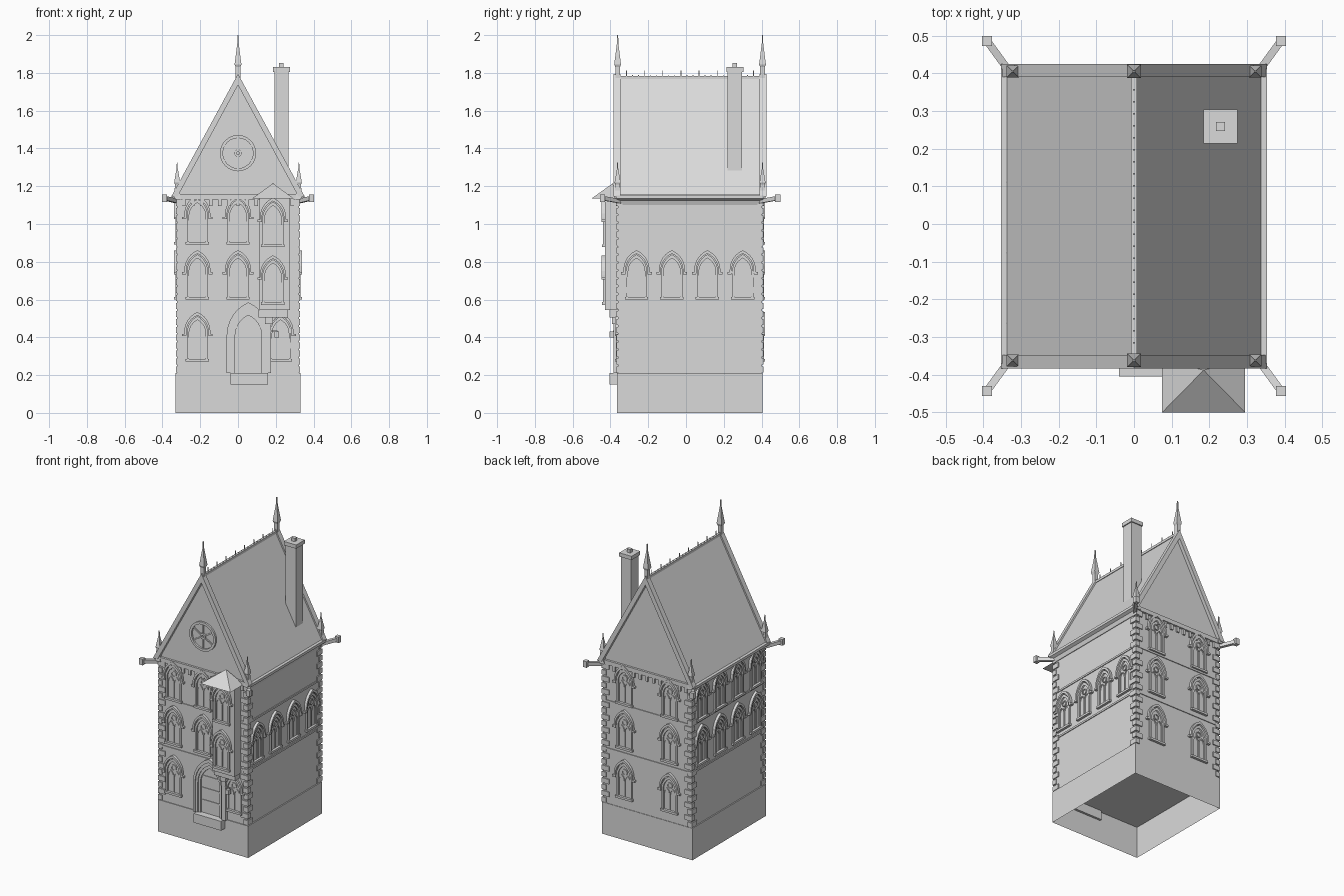
import bpy, bmesh, math
from mathutils import Matrix, Vector

if "Cube" in bpy.data.objects:
    bpy.data.objects.remove(bpy.data.objects["Cube"])

stone = bpy.data.materials.new("pale_stone")
stone.use_nodes = True
stone.diffuse_color = (0.7, 0.7, 0.7, 1)
stone.node_tree.nodes["Principled BSDF"].inputs["Base Color"].default_value = (0.7, 0.7, 0.7, 1)

FRONT, BACK, SIDE = -0.36, 0.402, 0.322      # wall planes
MID = (FRONT + BACK) / 2
RIDGE, EAVE = 1.775, 1.155


def mesh_from(bm, name):
    bmesh.ops.recalc_face_normals(bm, faces=bm.faces)
    me = bpy.data.meshes.new(name)
    bm.to_mesh(me)
    bm.free()
    me.materials.append(stone)
    return me


def place(me, name, loc=(0, 0, 0), turn=0):
    ob = bpy.data.objects.new(name, me)
    ob.location = loc
    ob.rotation_euler.z = turn
    bpy.context.collection.objects.link(ob)
    return ob


def add_box(bm, lo, hi, matrix=Matrix()):
    lo, hi = Vector(lo), Vector(hi)
    size = hi - lo
    bmesh.ops.create_cube(bm, size=1, matrix=matrix @ Matrix.Translation((lo + hi) / 2)
                          @ Matrix.Diagonal((*size, 1)))


def box(name, lo, hi):
    bm = bmesh.new()
    add_box(bm, lo, hi)
    return place(mesh_from(bm, name), name)


def add_band(bm, outer, inner, y0, y1):
    """Strip between two (x, z) outlines, given thickness along y."""
    rings = [[bm.verts.new((p[0], y, p[1])) for p, y in ((o, y0), (i, y0), (i, y1), (o, y1))]
             for o, i in zip(outer, inner)]
    for a, b in zip(rings, rings[1:]):
        for k in range(4):
            n = (k + 1) % 4
            bm.faces.new((a[k], a[n], b[n], b[k]))
    bm.faces.new(rings[0])
    bm.faces.new(rings[-1])


def add_prism(bm, outline, y0, y1):
    a = [bm.verts.new((x, y0, z)) for x, z in outline]
    b = [bm.verts.new((x, y1, z)) for x, z in outline]
    bm.faces.new(a)
    bm.faces.new(b)
    for k in range(len(a)):
        n = (k + 1) % len(a)
        bm.faces.new((a[k], a[n], b[n], b[k]))


def prism(name, outline, y0, y1):
    bm = bmesh.new()
    add_prism(bm, outline, y0, y1)
    return place(mesh_from(bm, name), name)


def arch(half, foot, spring, apex, cx=0, steps=6):
    """Pointed arch outline from left foot to right foot."""
    rise = apex - spring
    r = (half * half + rise * rise) / (2 * half)
    end = math.atan2(rise, r - half)
    right = [(half - r + r * math.cos(end * i / steps), spring + r * math.sin(end * i / steps))
             for i in range(steps + 1)]
    right = [(half, foot)] + right
    left = [(-x, z) for x, z in right]
    return [(x + cx, z) for x, z in left + right[-2::-1]]


def circle(r, cx, cz, n=24):
    return [(cx + r * math.cos(2 * math.pi * i / n), cz + r * math.sin(2 * math.pi * i / n))
            for i in range(n + 1)]


def square_stack(name, x, y, levels):
    """Square tower through (half width, height) levels."""
    bm = bmesh.new()
    rings = [[bm.verts.new((x + h * sx, y + h * sy, z))
              for sx, sy in ((-1, -1), (1, -1), (1, 1), (-1, 1))] for h, z in levels]
    for a, b in zip(rings, rings[1:]):
        for k in range(4):
            n = (k + 1) % 4
            bm.faces.new((a[k], a[n], b[n], b[k]))
    bm.faces.new(rings[0])
    bm.faces.new(rings[-1])
    return place(mesh_from(bm, name), name)


# Hollow plinth, open underneath, and doorstep
plinth = box("plinth", (-0.33, FRONT - 0.005, 0), (0.33, BACK + 0.003, 0.21))
bm = bmesh.new()
bm.from_mesh(plinth.data)
bmesh.ops.delete(bm, geom=[f for f in bm.faces if f.normal.z < -0.5], context='FACES_ONLY')
bm.to_mesh(plinth.data)
bm.free()
box("doorstep", (-0.04, -0.405, 0.15), (0.16, -0.35, 0.211))

# Walls with both gables, roof, eaves moulding
prism("walls", [(-SIDE, 0.21), (SIDE, 0.21), (SIDE, 1.15), (0, RIDGE - 0.04), (-SIDE, 1.15)], FRONT, BACK)
prism("roof", [(-0.337, EAVE), (0.337, EAVE), (0, RIDGE)], FRONT + 0.005, BACK - 0.005)
for s, side in ((1, "left"), (-1, "right")):
    prism(side + "_eaves_moulding", [(s * 0.3, 1.1), (s * 0.326, 1.1), (s * 0.335, 1.125),
                                     (s * 0.353, 1.135), (s * 0.353, 1.152), (s * 0.3, 1.152)],
          FRONT - 0.01, BACK + 0.01)

# Gable copings, cornices and corbels
for y, d, end in ((FRONT, -1, "front"), (BACK, 1, "back")):
    bm = bmesh.new()
    add_band(bm, [(-0.353, 1.145), (0, 1.795), (0.353, 1.145)],
             [(-0.32, 1.145), (0, 1.735), (0.32, 1.145)], y + d * 0.023, y - d * 0.012)
    place(mesh_from(bm, end + "_coping"), end + "_coping")
    bm = bmesh.new()
    add_box(bm, (-0.315, y - 0.014, 1.13), (0.315, y + 0.014, 1.158))
    for i in range(13):
        x = -0.288 + i * 0.048
        add_box(bm, (x - 0.009, y - 0.01, 1.095), (x + 0.009, y + 0.01, 1.13))
    place(mesh_from(bm, end + "_cornice"), end + "_cornice")

# String courses and corner quoins
for i, z in enumerate((0.565, 0.88)):
    box("string_course_%d" % i, (-SIDE - 0.005, FRONT - 0.005, z), (SIDE + 0.005, BACK + 0.005, z + 0.012))
bm = bmesh.new()
for i in range(22):
    z = 0.214 + i * 0.042
    lx, ly = (0.045, 0.024) if i % 2 else (0.024, 0.045)
    for sx in (-1, 1):
        for y, sy in ((FRONT, -1), (BACK, 1)):
            a = (sx * (SIDE + 0.007), y + sy * 0.007)
            b = (sx * (SIDE - lx), y - sy * ly)
            add_box(bm, (min(a[0], b[0]), min(a[1], b[1]), z), (max(a[0], b[0]), max(a[1], b[1]), z + 0.032))
place(mesh_from(bm, "quoins"), "quoins")

# Traceried window, shared by every opening
bm = bmesh.new()
add_band(bm, arch(0.056, 0, 0.14, 0.232), arch(0.044, 0, 0.14, 0.212), -0.01, 0.004)
add_band(bm, arch(0.069, 0.13, 0.15, 0.254), arch(0.058, 0.13, 0.15, 0.236), -0.017, 0.004)
for s in (-1, 1):
    add_box(bm, (s * 0.07 - 0.011, -0.017, 0.126), (s * 0.07 + 0.011, 0.004, 0.138))
    add_band(bm, arch(0.022, 0.01, 0.11, 0.15, s * 0.022), arch(0.017, 0.01, 0.11, 0.142, s * 0.022), -0.006, 0.004)
add_band(bm, circle(0.02, 0, 0.168, 12), circle(0.014, 0, 0.168, 12), -0.006, 0.004)
add_box(bm, (-0.062, -0.016, -0.008), (0.062, 0.004, 0.006))
window = mesh_from(bm, "window")
rows = (0.28, 0.607, 0.9)
for r, z in enumerate(rows):
    for x in (-0.215, 0.225) if r == 0 else (-0.215, 0):
        place(window, "front_window", (x, FRONT, z))
    for x in (-0.165, 0.165):
        place(window, "back_window", (x, BACK, z), math.pi)
for i in range(4):
    y = -0.262 + i * 0.1875
    place(window, "left_window", (SIDE, y, rows[1]), math.pi / 2)
    for z in rows[1:]:
        place(window, "right_window", (-SIDE, y, z), -math.pi / 2)

# Rose window in the front gable
bm = bmesh.new()
add_band(bm, circle(0.096, 0, 0), circle(0.08, 0, 0), -0.012, 0.004)
add_band(bm, circle(0.02, 0, 0, 12), circle(0.008, 0, 0, 12), -0.01, 0.004)
for i in range(6):
    add_box(bm, (-0.004, -0.007, 0.016), (0.004, 0.004, 0.085), Matrix.Rotation(i * math.pi / 3, 4, 'Y'))
place(mesh_from(bm, "rose_window"), "rose_window", (0, FRONT, 1.375))

# Doorway of stepped pointed arches, with planked door
bm = bmesh.new()
for half, apex, depth in ((0.115, 0.585, 0.024), (0.1, 0.562, 0.017), (0.085, 0.54, 0.01)):
    add_band(bm, arch(half, 0.21, 0.41, apex), arch(half - 0.015, 0.21, 0.41, apex - 0.023), -depth, 0.004)
for z in (0.29, 0.37, 0.45):
    add_box(bm, (-0.066, -0.004, z), (0.066, 0.004, z + 0.008))
place(mesh_from(bm, "doorway"), "doorway", (0.055, FRONT, 0))

# Oriel bay: body, corbelled foot, windows and hipped roof
box("oriel_body", (0.115, -0.43, 0.545), (0.275, FRONT + 0.01, 1.14))
box("oriel_foot", (0.108, -0.405, 0.505), (0.262, FRONT + 0.01, 0.546))
for z in (0.58, 0.885):
    place(window, "oriel_window", (0.185, -0.43, z))
bm = bmesh.new()
eaves = [bm.verts.new((x, y, 1.135)) for x, y in ((0.075, -0.5), (0.295, -0.5), (0.295, FRONT), (0.075, FRONT))]
peak = bm.verts.new((0.185, -0.388, 1.215))
bm.faces.new(eaves)
for k in range(4):
    bm.faces.new((eaves[k], eaves[(k + 1) % 4], peak))
place(mesh_from(bm, "oriel_roof"), "oriel_roof")

# Post and lantern beside the door
box("oriel_post", (0.15, -0.384, 0.21), (0.176, FRONT, 0.47))
box("oriel_post_cap", (0.142, -0.392, 0.47), (0.184, FRONT, 0.506))
box("lantern", (0.192, -0.405, 0.4), (0.216, -0.382, 0.43))
box("lantern_arm", (0.17, -0.386, 0.43), (0.208, -0.38, 0.437))

# Finials, corner pinnacles and spouts
for y, sy in ((FRONT - 0.002, -1), (BACK + 0.003, 1)):
    square_stack("gable_finial", 0, y, [(0.012, 1.75), (0.012, 1.83), (0.018, 1.845),
                                        (0.004, 1.955), (0.003, 2.0)])
    for sx in (-1, 1):
        square_stack("corner_pinnacle", sx * 0.322, y, [(0.018, 1.13), (0.014, 1.165), (0.012, 1.21), (0.016, 1.22),
                                                        (0.003, 1.295), (0.002, 1.325)])
        a = Vector((sx * 0.32, y - sy * 0.015, 1.12))
        b = Vector((sx * 0.39, y + sy * 0.081, 1.137))
        bm = bmesh.new()
        turn = Matrix.Translation(a) @ (b - a).to_track_quat('Y', 'Z').to_matrix().to_4x4()
        add_box(bm, (-0.01, 0, -0.011), (0.01, (b - a).length, 0.011), turn)
        add_box(bm, b - Vector((0.0135, 0.0135, 0.02)), b + Vector((0.0135, 0.0135, 0.02)))
        place(mesh_from(bm, "corner_spout"), "corner_spout")

# Ridge cresting
bm = bmesh.new()
add_box(bm, (-0.008, FRONT, 1.768), (0.008, BACK, 1.784))
for i in range(22):
    y = -0.315 + i * 0.032
    add_box(bm, (-0.002, y - 0.002, 1.77), (0.002, y + 0.002, 1.79 if i % 3 else 1.812))
place(mesh_from(bm, "ridge_cresting"), "ridge_cresting")

# Chimney
square_stack("chimney", 0.23, 0.259, [(0.038, 1.28), (0.038, 1.805), (0.045, 1.805), (0.045, 1.83),
                                      (0.012, 1.83), (0.012, 1.852)])
